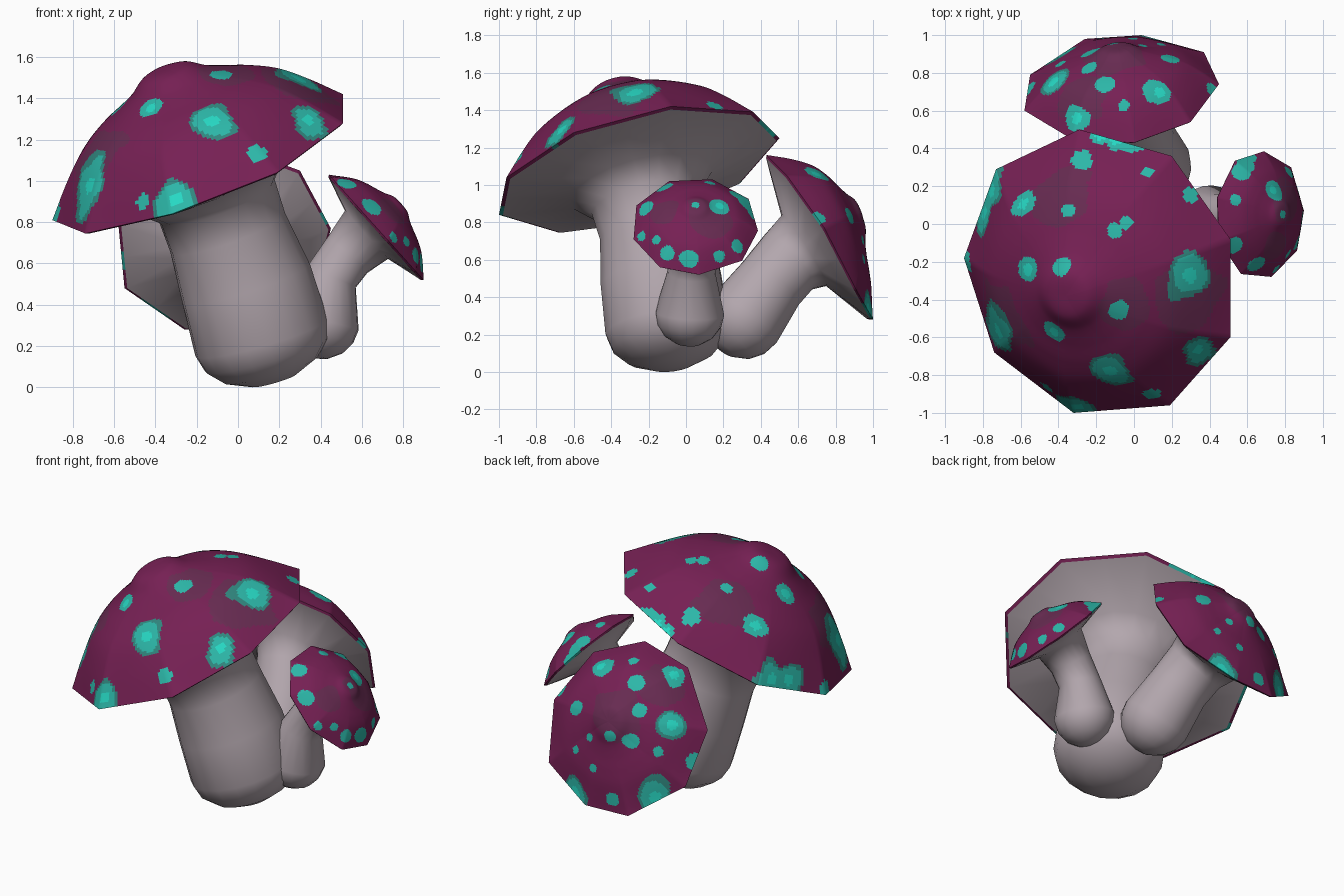
import bpy, math
from mathutils import Vector, noise

if "Cube" in bpy.data.objects:
    bpy.data.objects.remove(bpy.data.objects["Cube"])


def material(name, rgb):
    m = bpy.data.materials.new(name)
    m.diffuse_color = (*rgb, 1)
    m.use_nodes = True
    m.node_tree.nodes["Principled BSDF"].inputs["Base Color"].default_value = m.diffuse_color
    return m


GREY = material("stem grey", (0.45, 0.385, 0.42))
CAP_MATS = [material("cap purple", (0.180, 0.0145, 0.088)),
            material("dull plum", (0.135, 0.024, 0.082)),
            material("dark teal", (0.03, 0.24, 0.21)),
            material("teal", (0.025, 0.47, 0.39)),
            material("bright teal", (0.02, 0.69, 0.55))]

# dome profile: fraction of rim radius, fraction of height
PROFILE = [(0, 1.01), (.15, .985), (.27, .86), (.4, .76), (.55, .655),
           (.7, .51), (.85, .28), (1, 0)]


def smooth_profile(n=10):
    p = [Vector(q) for q in PROFILE]
    p = [Vector((-p[1].x, p[1].y))] + p + [2 * p[-1] - p[-2]]
    out = []
    for k in range(1, len(p) - 2):
        a, b, c, d = p[k - 1:k + 3]
        for s in range(n):
            t = s / n
            out.append(0.5 * (2 * b + (c - a) * t + (2 * a - 5 * b + 4 * c - d) * t * t
                              + (3 * b - a - 3 * c + d) * t ** 3))
    return out[1:] + [p[-2]]


def resample(rim, n):
    return [a.lerp(b, i / n) for a, b in zip(rim, rim[1:] + rim[:1]) for i in range(n)]


def surface(name, pole, rings, flip, mats, angle):
    """Skin a pole point and a list of rings."""
    n = len(rings[0])
    verts = [pole] + [v for r in rings for v in r]
    faces = [(0, 1 + i, 1 + (i + 1) % n) for i in range(n)]
    for j in range(len(rings) - 1):
        a, b = 1 + j * n, 1 + (j + 1) * n
        for i in range(n):
            k = (i + 1) % n
            faces.append((a + i, b + i, b + k, a + k))
    if flip:
        faces = [f[::-1] for f in faces]
    me = bpy.data.meshes.new(name)
    me.from_pydata(verts, [], faces)
    for m in mats:
        me.materials.append(m)
    ob = bpy.data.objects.new(name, me)
    bpy.context.collection.objects.link(ob)
    for p in me.polygons:
        p.use_smooth = True
    me.set_sharp_from_angle(angle=math.radians(angle))
    return ob


def paint(ob, spots, origin, right, up):
    """Spots (a, b, radius) placed in a view plane; negative radius = plum patch."""
    data = [(p, p.center.copy(), p.normal.copy()) for p in ob.data.polygons]
    toward = right.cross(up)
    flat = [((c - origin).dot(right), (c - origin).dot(up), c)
            for p, c, nrm in data if nrm.dot(toward) > -0.1]
    cents = []
    for a, b, r in spots:
        best = min(flat, key=lambda q: (q[0] - a) ** 2 + (q[1] - b) ** 2)
        cents.append((best[2], r))
    for p, pc, nrm in data:
        level = 0
        wob = 1 + 0.45 * noise.noise(pc * 8)
        for c, r in cents:
            d = (pc - c).length * wob / abs(r)
            if r < 0:
                lv = 1 if d < 1 else 0
            elif d < 0.42 and r >= 0.06:
                lv = 4
            elif d < 1:
                lv = 3
            else:
                lv = 2 if d < 1.25 and r >= 0.08 else 0
            level = max(level, lv)
        p.material_index = level


def mushroom(name, rim, height, lean, base, base_r, depth, path, flare, spots, view):
    rim = [Vector(v) for v in rim]
    c = sum(rim, Vector()) / len(rim)
    nrm = sum(((a - c).cross(b - c) for a, b in zip(rim, rim[1:] + rim[:1])), Vector()).normalized()
    lean = Vector(lean)
    # cap: dome from the top to the rim, then a narrow band under it
    fine = resample(rim, 24)
    mean = sum((v - c).length for v in fine) / len(fine)
    rings = []
    for f, h in smooth_profile():
        w = f ** 3
        rings.append([c + (v - c) * f * (w + (1 - w) * mean / (v - c).length)
                      + nrm * h * height * (1 + f * lean.dot(v - c) / mean) for v in fine])
    rings.append([c + (v - c) * .975 - nrm * .01 for v in fine])
    cap = surface(name + "_cap", c + nrm * height * 1.01, rings, False, CAP_MATS, 40)
    origin, right, up = view
    paint(cap, spots, c if origin is None else Vector(origin), Vector(right), Vector(up))
    # stem: rounded foot, bent shaft, flare out to the rim
    cols = resample(rim, 2)
    base = Vector(base)
    pts = [base] + [Vector(p[:3]) for p in path]
    axis = (pts[1] - base).normalized()

    def ring(p, r, ax):
        out = []
        for v in cols:
            d = v - c
            out.append(p + (d - ax * d.dot(ax)).normalized() * r)
        return out
    rings = []
    for deg in (70, 45, 22):
        a = math.radians(deg)
        rings.append(ring(base - axis * depth * math.sin(a), base_r * math.cos(a), axis))
    rings.append(ring(base, base_r, axis))
    for i, p in enumerate(path):
        nxt = pts[i + 2] if i + 2 < len(pts) else c
        rings.append(ring(pts[i + 1], p[3], (nxt - pts[i]).normalized()))
    f, dn = flare
    rings.append(ring(c - nrm * dn, f * mean, nrm))
    rings.append([c + (v - c) * .975 - nrm * .01 for v in cols])
    surface(name + "_stem", base - axis * depth, rings, True, [GREY], 85)


# large mushroom
mushroom("large",
         [(.51, -.60, 1.28), (.51, -.08, 1.42), (.2, .36, 1.39), (-.29, .5, 1.25), (-.73, .29, 1.01),
          (-.9, -.18, .81), (-.74, -.68, .745), (-.32, -1, .84), (.19, -.96, 1.04)],
         .50, (0, 0, 0), (.115, -.1, .24), .335, .23,
         [(.04, -.135, .5, .325), (-.05, -.17, .75, .295), (-.105, -.215, .91, .30)], (.52, .10),
         [(-.59, .1, .07), (-.27, .34, .05), (-.35, .07, .03), (-.1, -.03, .05), (-.05, .01, .045),
          (.29, -.27, .10), (-.56, -.25, .06), (-.39, -.23, .05), (-.72, -.57, .11), (-.42, -.57, .065),
          (-.12, -.78, .095), (.34, -.67, .08), (-.30, -.965, .085), (.09, -.9, .045),
          (-.19, .46, .06), (-.1, .44, .06), (-.02, .42, .05), (-.75, .18, .09), (-.79, .06, .09),
          (.07, .27, .03), (.3, .14, .04), (-.08, -.46, .045), (-.46, -.87, .04), (-.88, -.2, .05),
          (.28, -.38, -.2), (-.4, .15, -.16), (-.05, -.45, -.15), (-.7, -.5, -.19)],
         ((0, 0, 0), (1, 0, 0), (0, 1, 0)))

# back mushroom, leaning backwards (spots placed as seen from the back left)
mushroom("back",
         [(.30, .54, 1.05), (.45, .74, .77), (.37, .91, .44), (.04, 1.0, .28), (-.26, .98, .28),
          (-.55, .79, .48), (-.58, .60, .79), (-.33, .45, 1.08), (0, .43, 1.16)],
         .262, (0, -.24, .37), (.09, .31, .28), .215, .21,
         [(.03, .45, .47, .19), (-.02, .55, .59, .195)], (.44, .10),
         [(-.13, .39, .07), (.06, .39, .035), (-.33, -.36, .09), (.12, -.43, .09), (.28, .28, .075),
          (.04, .25, .045), (-.29, .15, .055), (.23, -.02, .085), (.05, .09, .045), (-.14, -.05, .03),
          (-.01, -.1, .045), (.14, -.17, .035), (-.24, -.04, .025), (-.31, -.1, .025), (-.23, -.22, .03),
          (-.13, -.42, .04), (.37, -.25, .05), (-.35, .3, .05),
          (-.1, .1, -.15), (.2, .2, -.14)],
         (None, (-.707, -.707, 0), (.35, -.35, .87)))

# small mushroom, leaning to the right (spots placed as seen from the right)
rim_yz = [(-.265, .89), (-.28, .71), (-.14, .56), (.07, .52), (.3, .595),
          (.385, .755), (.335, .925), (.14, 1.03), (-.09, 1.02)]
mushroom("small",
         [(.67 - (z - .775) * .9, y, z) for y, z in rim_yz],
         .165, (0, 0, 0), (.405, .02, .315), .185, .18,
         [(.45, .03, .53, .13), (.53, .04, .64, .13)], (.47, .06),
         [(.18, .89, .06), (-.22, .87, .05), (-.11, .99, .045), (.05, .89, .02), (-.16, .71, .025),
          (-.24, .73, .025), (-.1, .63, .035), (.02, .61, .05), (.18, .62, .035), (.37, .84, .04),
          (.27, .68, .035), (.13, 1.01, .03), (.27, .95, .05), (.32, .9, .045),
          (.12, .82, -.13), (-.12, .85, -.08)],
         ((0, 0, 0), (0, 1, 0), (0, 0, 1)))
